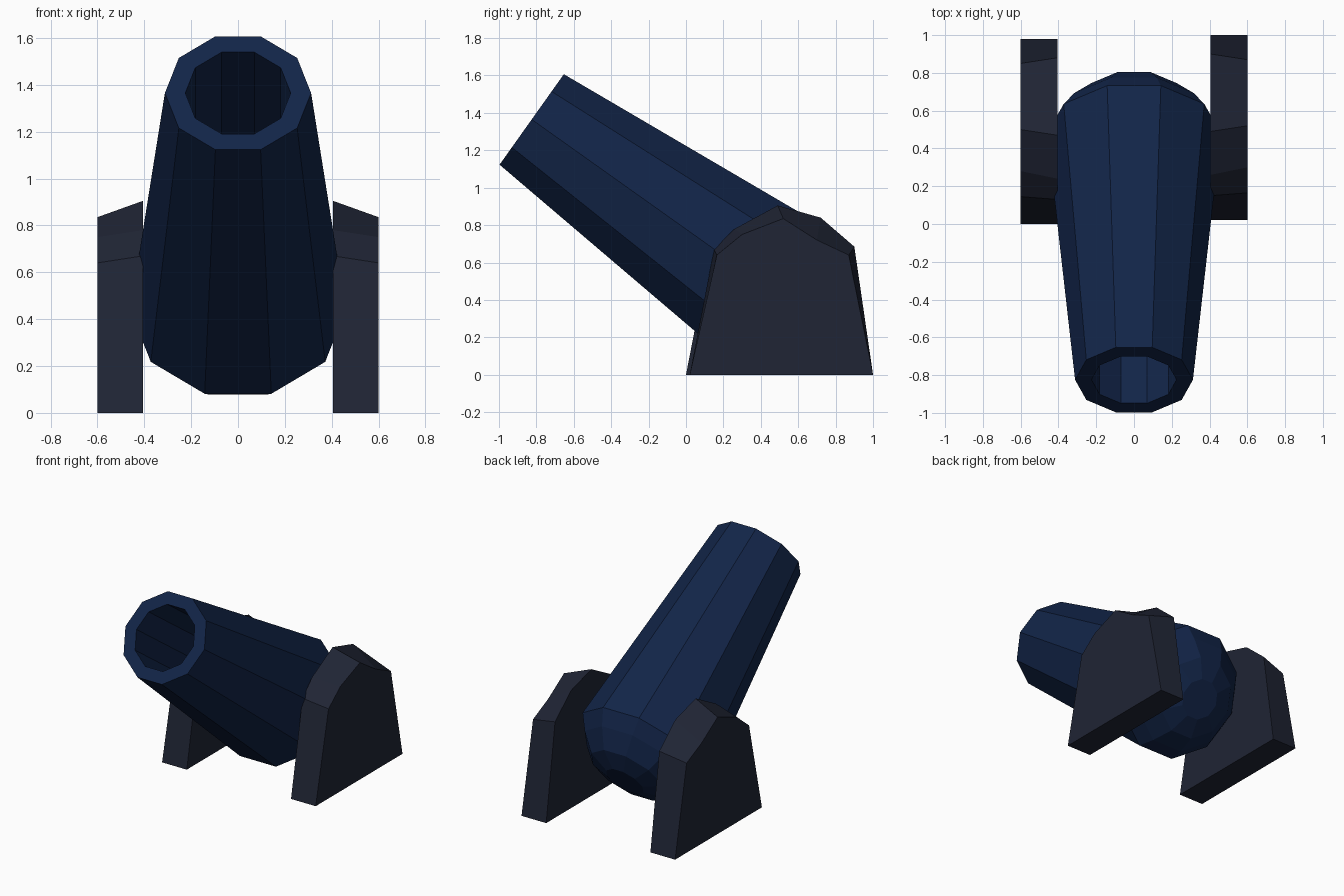
import bpy, bmesh
from math import sin, cos, radians, pi
from mathutils import Vector

if "Cube" in bpy.data.objects:
    bpy.data.objects.remove(bpy.data.objects["Cube"])


def finish(name, bm, color):
    bmesh.ops.recalc_face_normals(bm, faces=bm.faces)
    mesh = bpy.data.meshes.new(name)
    bm.to_mesh(mesh)
    bm.free()
    mat = bpy.data.materials.new(name + "_paint")
    mat.diffuse_color = color
    mat.use_nodes = True
    mat.node_tree.nodes["Principled BSDF"].inputs["Base Color"].default_value = mat.diffuse_color
    mesh.materials.append(mat)
    obj = bpy.data.objects.new(name, mesh)
    bpy.context.collection.objects.link(obj)
    return obj


def lathe(name, profile, origin, axis, up, sides, color):
    """Closed turned body: (distance, radius) rings, capped at both ends."""
    bm = bmesh.new()
    side = axis.cross(up)
    rings = []
    for t, r in profile:
        rings.append([bm.verts.new(origin + axis * t
                      + (side * cos(2 * pi * i / sides) + up * sin(2 * pi * i / sides)) * r)
                      for i in range(sides)])
    for a, b in zip(rings, rings[1:]):
        for i in range(sides):
            j = (i + 1) % sides
            bm.faces.new((a[i], a[j], b[j], b[i]))
    bm.faces.new(rings[0])
    bm.faces.new(rings[-1])
    return finish(name, bm, color)


def support(name, sign, shift):
    """Side plate whose outer profile is lower than its inner one."""
    inner = [(.02, 0), (.15, .67), (.26, .78), (.49, .905), (.72, .84), (.90, .685), (1, 0)]
    outer = [(.02, 0), (.165, .64), (.30, .75), (.52, .835), (.70, .72), (.87, .64), (1, 0)]
    bm = bmesh.new()
    a = [bm.verts.new((sign * .405, y + shift, z)) for y, z in inner]
    b = [bm.verts.new((sign * .60, y + shift, z)) for y, z in outer]
    n = len(a)
    for i in range(n):
        j = (i + 1) % n
        bm.faces.new((a[i], a[j], b[j], b[i]))
    bm.faces.new(a)
    bm.faces.new(b)
    return finish(name, bm, (.014, .018, .035, 1))


# Hollow ten-sided barrel: bore floor, muzzle rim, taper, domed breech
tilt = radians(35.4)
axis = Vector((0, cos(tilt), -sin(tilt)))
up = Vector((0, sin(tilt), cos(tilt)))
profile = [(1.0, .225), (0, .225), (0, .312), (1.60, .46),
           (1.70, .39), (1.81, .28), (1.86, .14)]
lathe("barrel", profile, Vector((0, -.825, 1.365)), axis, up, 10, (.006, .018, .065, 1))

# Side supports, the left one set slightly forward
support("right_support", 1, 0)
support("left_support", -1, -.02)
